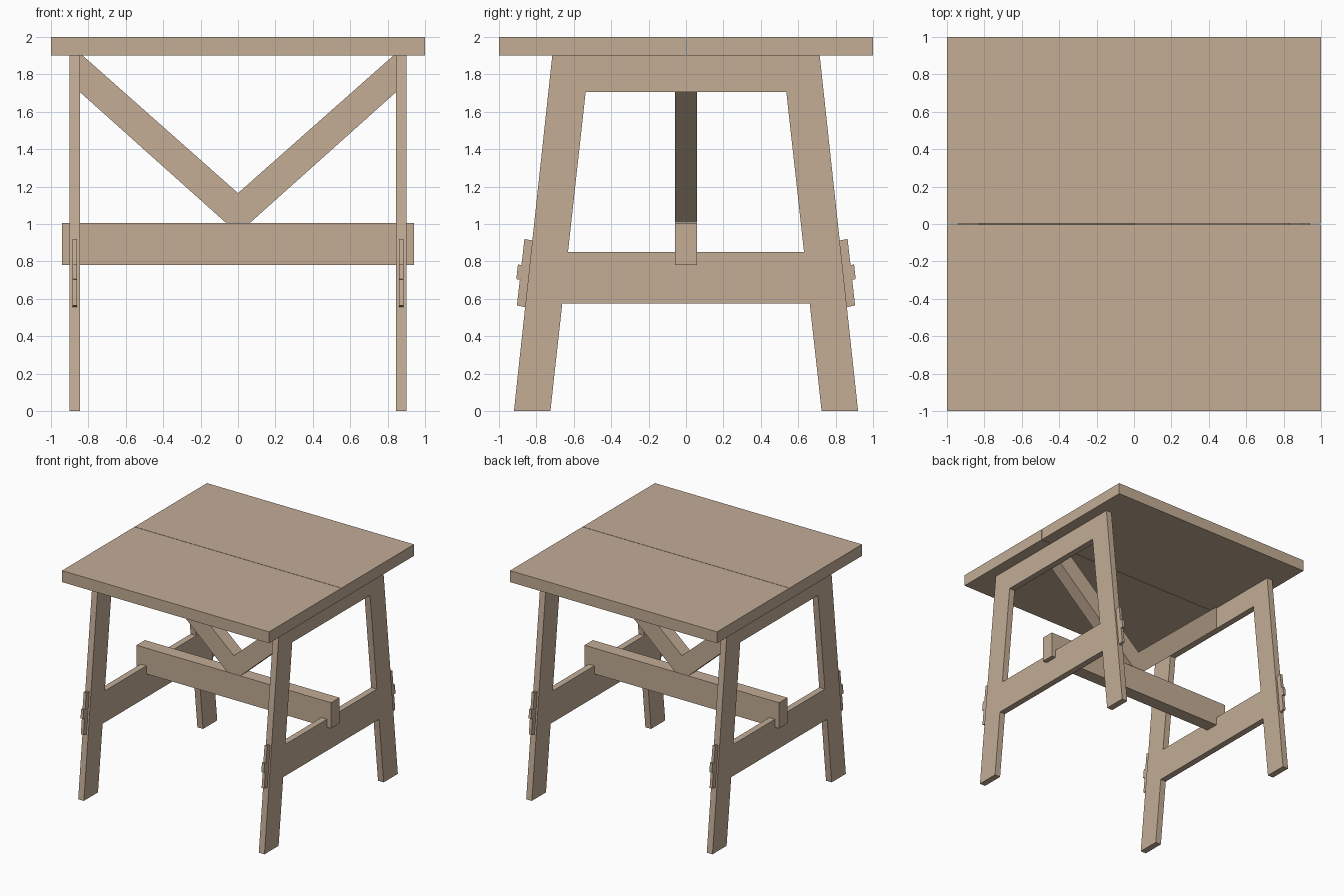
import bpy
import bmesh

if "Cube" in bpy.data.objects:
    bpy.data.objects.remove(bpy.data.objects["Cube"])

wood = bpy.data.materials.new("warm wood")
wood.diffuse_color = (0.546, 0.418, 0.305, 1)
wood.use_nodes = True
wood.node_tree.nodes["Principled BSDF"].inputs["Base Color"].default_value = wood.diffuse_color


def plate(name, profile, lo, hi, axis):
    """Extrude a 2D profile from lo to hi along x (profile is y,z) or y (profile is x,z)."""
    def pos(p, d):
        return (d, p[0], p[1]) if axis == "x" else (p[0], d, p[1])
    bm = bmesh.new()
    a = [bm.verts.new(pos(p, lo)) for p in profile]
    b = [bm.verts.new(pos(p, hi)) for p in profile]
    n = len(profile)
    bm.faces.new(a)
    bm.faces.new(b)
    for i in range(n):
        j = (i + 1) % n
        bm.faces.new((a[i], a[j], b[j], b[i]))
    bmesh.ops.recalc_face_normals(bm, faces=bm.faces)
    mesh = bpy.data.meshes.new(name)
    bm.to_mesh(mesh)
    bm.free()
    mesh.materials.append(wood)
    obj = bpy.data.objects.new(name, mesh)
    bpy.context.collection.objects.link(obj)
    return obj


def span(lo, hi, s):
    """Mirror an interval when s is -1."""
    return sorted((lo * s, hi * s))


def rect(a, b, z0, z1):
    return [(a, z0), (b, z0), (b, z1), (a, z1)]


TOP = 1.9                                  # underside of the tabletop


def outer(z):                              # slanted outer leg edge
    return 0.92 - 0.205 * z / TOP


def inner(z):                              # slanted inner leg edge
    return 0.725 - 0.21 * z / TOP


# Tabletop: two planks with a fine seam
for s, side in ((-1, "front"), (1, "back")):
    y0, y1 = span(0.002, 1, s)
    plate(side + "_top_plank", rect(-1, 1, TOP, 2), y0, y1, "y")

for sx, end in ((-1, "left"), (1, "right")):
    x0, x1 = span(0.845, 0.90, sx)
    # Cross rails, cut to the slant of the legs
    for name, z0, z1 in (("upper_rail", 1.705, TOP), ("lower_rail", 0.575, 0.85)):
        plate(f"{end}_{name}", [(-inner(z0), z0), (inner(z0), z0),
                                (inner(z1), z1), (-inner(z1), z1)], x0, x1, "x")
    w0, w1 = span(0.861, 0.886, sx)
    for sy, side in ((-1, "front"), (1, "back")):
        # Splayed leg
        leg = [(inner(0), 0), (outer(0), 0), (outer(TOP), TOP), (inner(TOP), TOP)]
        plate(f"{end}_{side}_leg", [(y * sy, z) for y, z in leg], x0, x1, "x")
        # Locking wedge lying along the outside of the leg
        wedge = [(outer(0.555), 0.555), (outer(0.565) + 0.045, 0.565),
                 (outer(0.92) + 0.043, 0.92), (outer(0.912), 0.912)]
        plate(f"{end}_{side}_wedge", [(y * sy, z) for y, z in wedge], w0, w1, "x")
        # Tenon end showing beyond the wedge
        tenon = [(outer(0.70), 0.698), (outer(0.70) + 0.063, 0.705),
                 (outer(0.78) + 0.063, 0.783), (outer(0.78), 0.776)]
        plate(f"{end}_{side}_tenon", [(y * sy, z) for y, z in tenon], w0, w1, "x")
    # Diagonal brace, mitred at the middle
    brace = [(0, 1.165), (0, 1.007), (0.065, 1.007), (0.845, 1.705),
             (0.845, TOP), (0.83, TOP)]
    plate(end + "_brace", [(x * sx, z) for x, z in brace], -0.058, 0.058, "y")

# Long stretcher, notched over the lower rails
half = [(0.845, 0.78), (0.845, 0.85), (0.90, 0.85), (0.90, 0.78), (0.94, 0.78), (0.94, 1.005)]
plate("stretcher", half + [(-x, z) for x, z in reversed(half)], -0.058, 0.058, "y")
